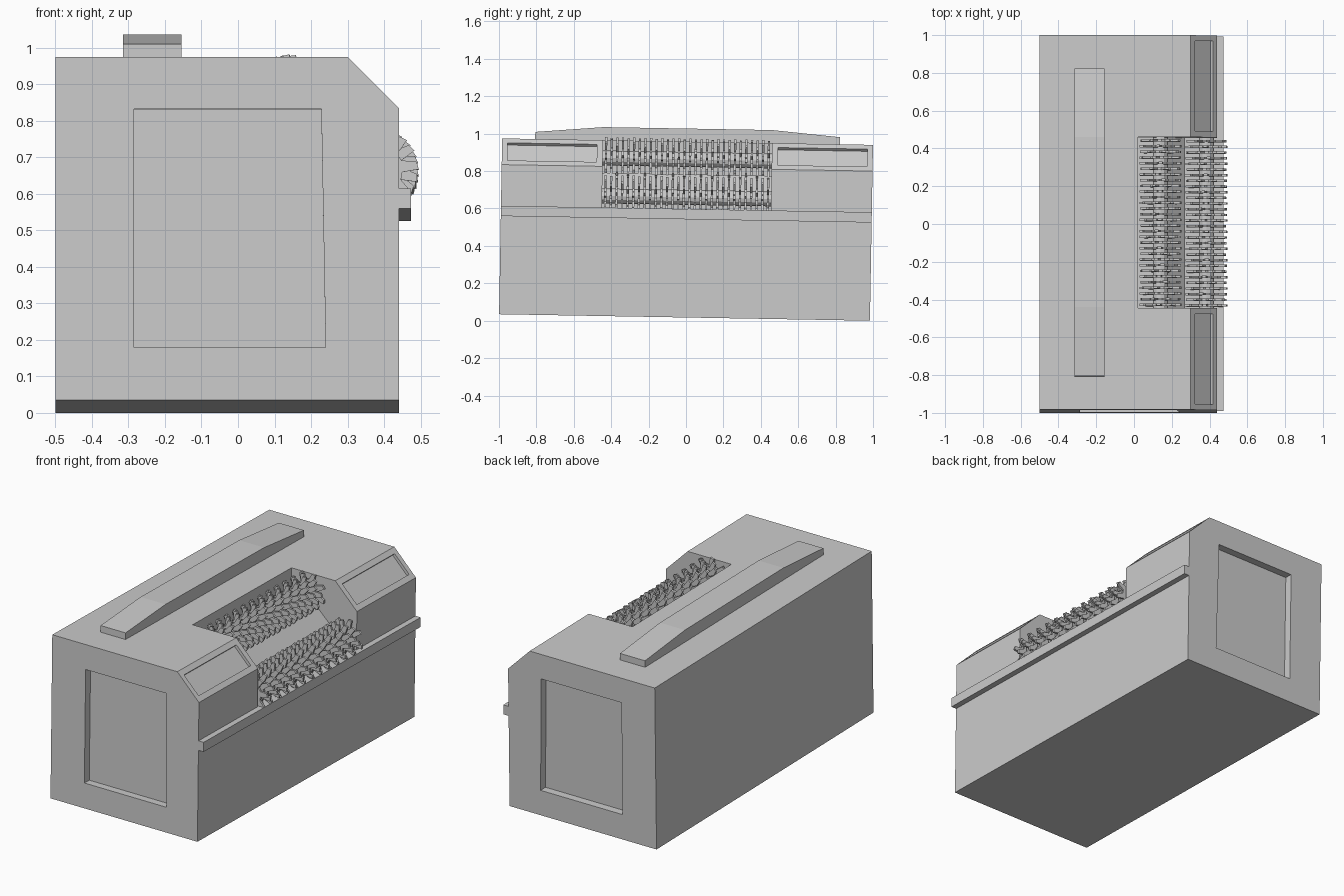
import bpy, bmesh, math
from mathutils import Matrix

if "Cube" in bpy.data.objects:
    bpy.data.objects.remove(bpy.data.objects["Cube"])

# the whole machine leans about one degree towards the back
LEAN = Matrix.Translation((0, -0.008, 0.0173)) @ Matrix.Rotation(math.radians(-1), 4, 'X')


def add_prism(bm, pts, axis, a, b):
    """Extrude a 2D profile along 'y' (points are x,z) or 'x' (points are y,z)."""
    def at(p, t):
        return (p[0], t, p[1]) if axis == 'y' else (t, p[0], p[1])
    lo = [bm.verts.new(at(p, a)) for p in pts]
    hi = [bm.verts.new(at(p, b)) for p in pts]
    n = len(pts)
    bm.faces.new(lo)
    bm.faces.new(hi[::-1])
    for i in range(n):
        j = (i + 1) % n
        bm.faces.new((lo[i], hi[i], hi[j], lo[j]))


def finish(name, bm):
    bmesh.ops.recalc_face_normals(bm, faces=bm.faces)
    me = bpy.data.meshes.new(name)
    bm.to_mesh(me)
    bm.free()
    ob = bpy.data.objects.new(name, me)
    bpy.context.collection.objects.link(ob)
    ob.matrix_world = LEAN
    return ob


def prism(name, pts, axis, a, b):
    bm = bmesh.new()
    add_prism(bm, pts, axis, a, b)
    return finish(name, bm)


def cut(target, pts, a, b):
    cutter = prism("cutter", pts, 'y', a, b)
    cutter.hide_render = True
    m = target.modifiers.new("cut", 'BOOLEAN')
    m.operation, m.solver, m.object = 'DIFFERENCE', 'EXACT', cutter
    bpy.context.view_layer.objects.active = target
    bpy.ops.object.modifier_apply(modifier=m.name)
    bpy.data.objects.remove(cutter)


# housing with one chamfered long edge
L = 0.9915
body = prism("housing", [(-0.5, 0), (0.44, 0), (0.44, 0.80), (0.30, 0.94), (-0.5, 0.94)],
             'y', -L, L)

# stepped mouth for the rotors
cut(body, [(0.02, 1.1), (0.02, 0.765), (0.18, 0.765), (0.27, 0.68),
           (0.27, 0.58), (0.6, 0.58), (0.6, 1.1)], -0.452, 0.452)

# recessed end panels and recessed chamfer panels
end_panel = [(-0.285, 0.145), (0.24, 0.145), (0.228, 0.797), (-0.285, 0.797)]
d = 0.012
slope_panel = [(0.323 - d, 0.917 - d), (0.417 - d, 0.823 - d), (0.467, 0.873), (0.373, 0.967)]
for s in (-1, 1):
    cut(body, end_panel, *sorted((s * (L - 0.045), s * 1.1)))
    cut(body, slope_panel, *sorted((s * 0.484, s * 0.962)))

# long rail below the mouth
prism("side_rail", [(0.43, 0.525), (0.473, 0.525), (0.473, 0.58), (0.43, 0.58)], 'y', -L, L)

# tapered bar on the roof
prism("roof_bar", [(-0.815, 0.935), (0.815, 0.935), (0.815, 0.978), (0.45, 1.01),
                   (-0.45, 1.01), (-0.815, 0.978)], 'x', -0.315, -0.155)


def rotor(name, cx, cz, r, turn):
    """Shaft carrying a row of toothed cutting discs."""
    bm = bmesh.new()

    def polar(rad, ang):
        return (cx + rad * math.cos(ang), cz + rad * math.sin(ang))
    add_prism(bm, [polar(0.04, i * math.tau / 12) for i in range(12)], 'y', -0.452, 0.452)
    teeth, discs = 8, 30
    step = math.tau / teeth
    for k in range(discs):
        y = -0.435 + 0.87 * k / (discs - 1)
        pts = []
        for t in range(teeth):
            a = turn * k * 0.31 + t * step
            pts += [polar(r, a), polar(r * 0.96, a + 0.25 * step),
                    polar(r * 0.62, a + 0.45 * step), polar(r * 0.6, a + 0.85 * step)]
        add_prism(bm, pts, 'y', y - 0.006, y + 0.006)
    return finish(name, bm)


# upper and lower shredding rotors
rotor("upper_rotor", 0.14, 0.845, 0.112, 1)
rotor("lower_rotor", 0.383, 0.642, 0.112, -1)
